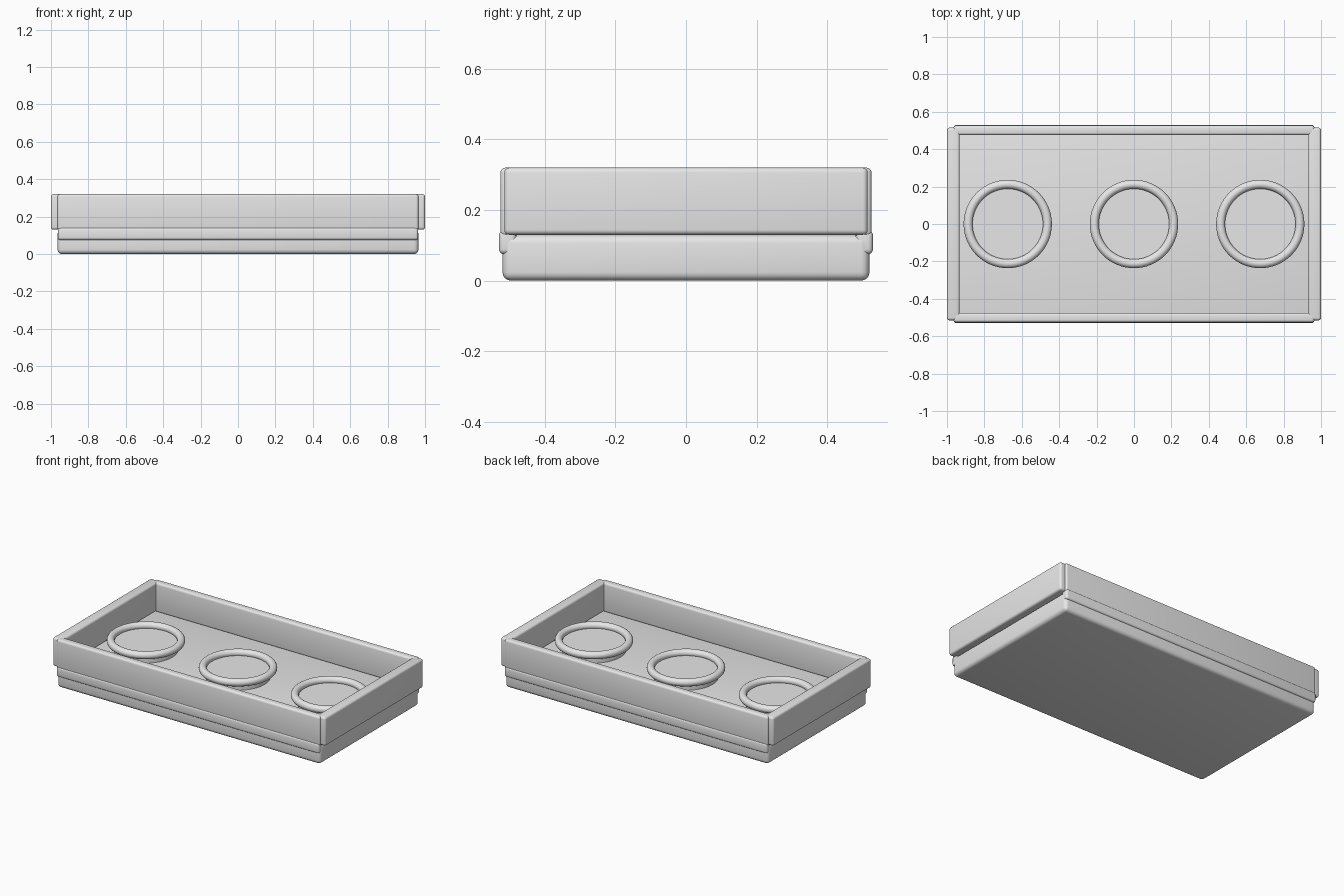
import bpy
import math

cube = bpy.data.objects.get("Cube")
if cube:
    bpy.data.objects.remove(cube, do_unlink=True)

# Single grey finish
grey = bpy.data.materials.new("light_grey")
grey.use_nodes = True
colour = (0.8, 0.8, 0.8, 1)
grey.diffuse_color = colour
grey.node_tree.nodes["Principled BSDF"].inputs["Base Color"].default_value = colour


def finish(name):
    obj = bpy.context.object
    obj.name = name
    obj.data.materials.append(grey)
    return obj


def rounded_box(name, low, high, radius):
    """Box between two corners with rounded edges."""
    centre = [(a + b) / 2 for a, b in zip(low, high)]
    bpy.ops.mesh.primitive_cube_add(size=1, location=centre)
    obj = finish(name)
    obj.scale = [b - a for a, b in zip(low, high)]
    bpy.ops.object.transform_apply(location=False, rotation=False, scale=True)
    bevel = obj.modifiers.new("rounded_edges", "BEVEL")
    bevel.width = radius
    bevel.segments = 4
    bpy.ops.object.modifier_apply(modifier=bevel.name)
    bpy.ops.object.shade_smooth_by_angle(angle=math.radians(35))
    return obj


# Solid base whose top is the tray floor
rounded_box("base", (-0.965, -0.52, 0), (0.965, 0.52, 0.13), 0.024)

# Front and back walls, each with a trim strip below
for name, side in (("front", -1), ("back", 1)):
    def span(inner, outer):
        return sorted((side * inner, side * outer))
    y0, y1 = span(0.475, 0.526)
    rounded_box(name + "_wall", (-0.965, y0, 0.125), (0.965, y1, 0.32), 0.014)
    y0, y1 = span(0.48, 0.53)
    rounded_box(name + "_trim", (-0.963, y0, 0.075), (0.963, y1, 0.142), 0.014)

# End walls overhanging the base
for name, side in (("left", 1), ("right", -1)):
    x0, x1 = sorted((side * 0.932, side))
    rounded_box(name + "_wall", (x0, -0.515, 0.13), (x1, 0.515, 0.32), 0.014)

# Three round pads, each with a tubular rim
for i, name in enumerate(("right", "middle", "left")):
    x = (i - 1) * 0.675
    bpy.ops.mesh.primitive_cylinder_add(vertices=64, radius=0.195, depth=0.06,
                                        location=(x, 0, 0.15))
    finish(name + "_pad")
    bpy.ops.object.shade_smooth_by_angle(angle=math.radians(35))
    bpy.ops.mesh.primitive_torus_add(major_segments=64, minor_segments=16,
                                     major_radius=0.212, minor_radius=0.024,
                                     location=(x, 0, 0.19))
    finish(name + "_rim")
    bpy.ops.object.shade_smooth()
